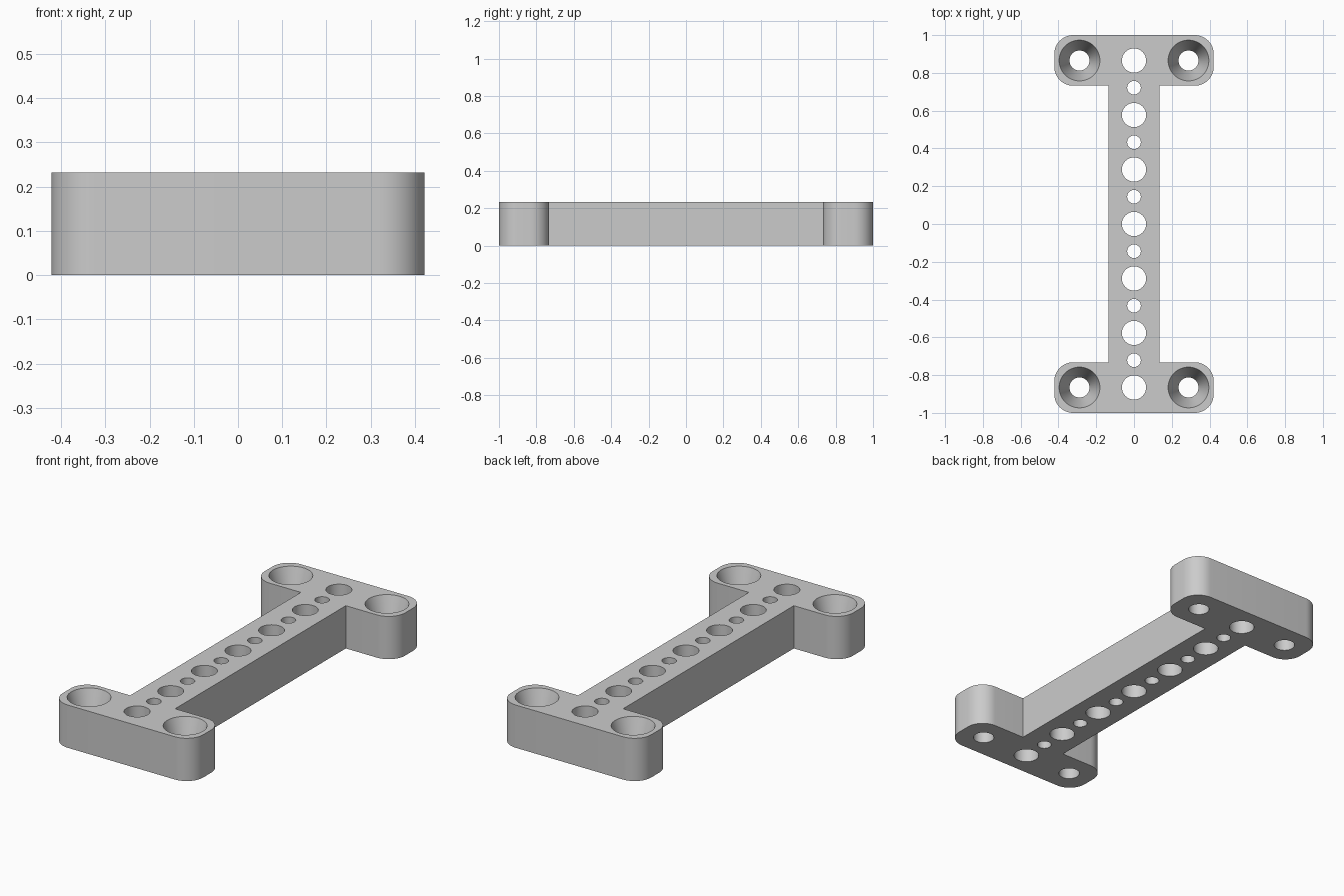
import bpy, bmesh
from math import cos, sin, pi, radians

cube = bpy.data.objects.get("Cube")
if cube:
    bpy.data.objects.remove(cube, do_unlink=True)

HEIGHT = 0.232
PAD_X, SPINE_X = 0.422, 0.135      # half widths
PAD_IN, PAD_OUT = 0.732, 1.0       # pad extent along y
CORNER = 0.1
PITCH = 0.2885                     # hole spacing
SINK = 0.17                        # countersink depth

grey = bpy.data.materials.new("plain grey")
grey.use_nodes = True
colour = (0.6, 0.6, 0.6, 1)
grey.diffuse_color = colour
grey.node_tree.nodes["Principled BSDF"].inputs["Base Color"].default_value = colour


def make_object(name, bm):
    bmesh.ops.recalc_face_normals(bm, faces=bm.faces)
    mesh = bpy.data.meshes.new(name)
    bm.to_mesh(mesh)
    bm.free()
    mesh.materials.append(grey)
    obj = bpy.data.objects.new(name, mesh)
    bpy.context.collection.objects.link(obj)
    return obj


def arc(cx, cy, start, steps=12):
    return [(cx + CORNER * cos(a), cy + CORNER * sin(a))
            for a in (start + pi / 2 * i / steps for i in range(steps + 1))]


def lathe(bm, x, y, profile, sides=48):
    """Closed round plug from (radius, z) pairs, bottom to top."""
    rings = [[bm.verts.new((x + r * cos(2 * pi * i / sides),
                            y + r * sin(2 * pi * i / sides), z))
              for i in range(sides)] for r, z in profile]
    for low, high in zip(rings, rings[1:]):
        for i in range(sides):
            j = (i + 1) % sides
            bm.faces.new((low[i], low[j], high[j], high[i]))
    bm.faces.new(rings[0][::-1])
    bm.faces.new(rings[-1])


# I-shaped outline: one quarter, mirrored to the other three
quarter = [(SPINE_X, PAD_IN)]
quarter += arc(PAD_X - CORNER, PAD_IN + CORNER, -pi / 2)
quarter += arc(PAD_X - CORNER, PAD_OUT - CORNER, 0)
half = quarter + [(-x, y) for x, y in reversed(quarter)]
outline = half + [(-x, -y) for x, y in half]

bm = bmesh.new()
base = bm.faces.new([bm.verts.new((x, y, 0)) for x, y in outline])
extruded = bmesh.ops.extrude_face_region(bm, geom=[base])["geom"]
bmesh.ops.translate(bm, vec=(0, 0, HEIGHT),
                    verts=[v for v in extruded if isinstance(v, bmesh.types.BMVert)])
bracket = make_object("bracket", bm)

# Hole plugs: alternating large and small row, plus four countersunk screw holes
bm = bmesh.new()
over = 0.05
for i in range(-6, 7):
    radius = 0.036 if i % 2 else 0.064
    lathe(bm, 0, i * PITCH / 2, [(radius, -over), (radius, HEIGHT + over)])
shaft, head = 0.053, 0.108
for sx in (-1, 1):
    for sy in (-1, 1):
        lathe(bm, sx * PITCH, sy * 3 * PITCH,
              [(shaft, -over), (shaft, HEIGHT - SINK),
               (head, HEIGHT), (head, HEIGHT + over)])
cutter = make_object("hole_cutter", bm)
cutter.hide_render = True

# Cut the holes and drop the cutter
cut = bracket.modifiers.new("holes", "BOOLEAN")
cut.operation = "DIFFERENCE"
cut.solver = "EXACT"
cut.object = cutter
bpy.ops.object.select_all(action="DESELECT")
bpy.context.view_layer.objects.active = bracket
bracket.select_set(True)
bpy.ops.object.modifier_apply(modifier=cut.name)
bpy.data.objects.remove(cutter, do_unlink=True)
bpy.ops.object.shade_smooth_by_angle(angle=radians(15))
